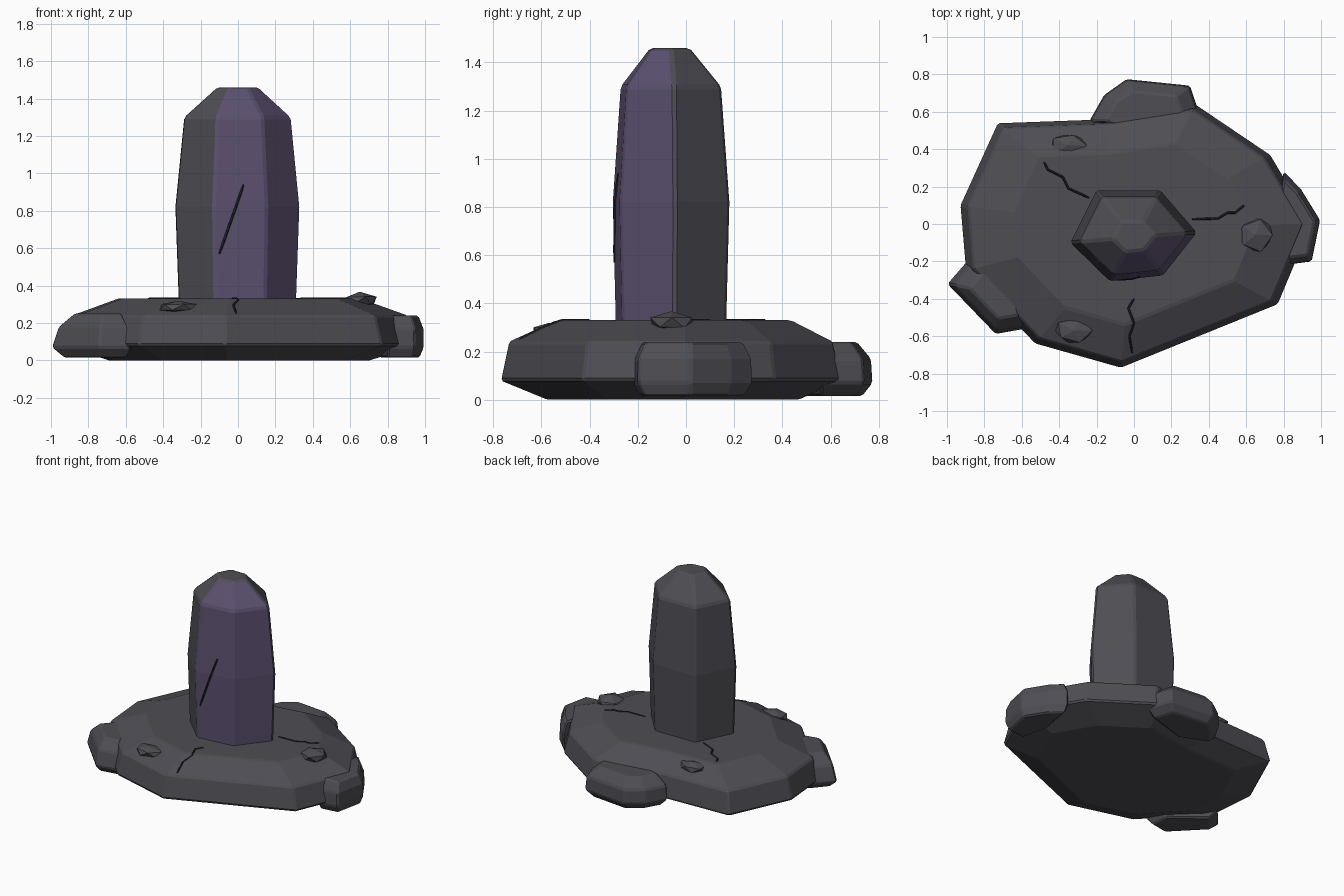
import bpy, bmesh, random
from mathutils import Vector
from mathutils.bvhtree import BVHTree

random.seed(4)
if "Cube" in bpy.data.objects:
    bpy.data.objects.remove(bpy.data.objects["Cube"])


def material(name, r, g, b):
    m = bpy.data.materials.new(name)
    m.use_nodes = True
    m.diffuse_color = (r, g, b, 1)
    m.node_tree.nodes["Principled BSDF"].inputs["Base Color"].default_value = (r, g, b, 1)
    return m


stone = material("dark grey stone", 0.075, 0.075, 0.088)
violet = material("muted violet face", 0.105, 0.08, 0.16)
black = material("crack black", 0.015, 0.015, 0.02)


def finish(name, bm, mats, bevel):
    bmesh.ops.recalc_face_normals(bm, faces=bm.faces)
    me = bpy.data.meshes.new(name)
    bm.to_mesh(me)
    bm.free()
    ob = bpy.data.objects.new(name, me)
    bpy.context.collection.objects.link(ob)
    for m in mats:
        me.materials.append(m)
    if bevel:
        mod = ob.modifiers.new("worn edges", "BEVEL")
        mod.width = bevel
        mod.segments = 1
        mod.limit_method = "ANGLE"
        mod.angle_limit = 0.4
    return ob


def loft(name, outline, levels, centre, mats=(stone,), bevel=0.01, painted=()):
    """Stack scaled copies of an outline; levels hold (height, scale)."""
    bm = bmesh.new()
    c = Vector(centre)
    rings = [[bm.verts.new((*(c + (Vector(p) - c) * s), z)) for p in outline]
             for z, s in levels]
    n = len(outline)
    for low, high in zip(rings, rings[1:]):
        for i in range(n):
            j = (i + 1) % n
            f = bm.faces.new((low[i], low[j], high[j], high[i]))
            f.material_index = int(i in painted)
    bm.faces.new(rings[0][::-1])
    bm.faces.new(rings[-1])
    return finish(name, bm, mats, bevel)


# Broad rock slab
slab = loft("rock_base",
            [(-0.93, 0.1), (-0.73, 0.54), (-0.18, 0.56), (0.33, 0.64), (0.73, 0.37),
             (0.95, 0), (0.77, -0.43), (-0.07, -0.77), (-0.53, -0.64), (-0.9, -0.25)],
            [(0, 0.74), (0.08, 1), (0.24, 0.955), (0.33, 0.69)], (0, -0.02))

# Six-sided standing stone with two violet faces
pillar = loft("standing_stone",
              [(-0.34, -0.1), (-0.13, -0.305), (0.155, -0.275), (0.335, -0.045),
               (0.14, 0.18), (-0.2, 0.18)],
              [(0.25, 0.94), (0.82, 1), (1.3, 0.86), (1.46, 0.34)],
              (0, -0.07), (stone, violet), 0.012, painted=(1, 2))

# Boulders around the rim
loft("back_boulder", [(-0.24, 0.55), (0, 0.45), (0.36, 0.56), (0.3, 0.74), (-0.04, 0.775), (-0.16, 0.69)],
     [(0.015, 0.8), (0.07, 1), (0.17, 0.97), (0.24, 0.7)], (0.05, 0.56))
loft("left_boulder", [(0.8, 0.28), (0.75, 0), (0.8, -0.22), (0.95, -0.2), (0.995, 0.02), (0.89, 0.19)],
     [(0.015, 0.88), (0.07, 1), (0.17, 0.99), (0.24, 0.85)], (0.8, 0.02))
loft("right_boulder", [(-1, -0.32), (-0.74, -0.59), (-0.57, -0.56), (-0.58, -0.4), (-0.87, -0.17)],
     [(0.015, 0.78), (0.07, 1), (0.18, 0.88), (0.25, 0.6)], (-0.7, -0.38))

# Faceted pebbles lying on the slab
for name, pos, size in (("back_pebble", (-0.35, 0.42, 0.29), (0.11, 0.07, 0.04)),
                        ("left_pebble", (0.65, -0.06, 0.32), (0.1, 0.1, 0.045)),
                        ("front_pebble", (-0.32, -0.57, 0.285), (0.11, 0.075, 0.036))):
    bm = bmesh.new()
    bmesh.ops.create_icosphere(bm, subdivisions=1, radius=1)
    for v in bm.verts:
        wobble = random.uniform(0.88, 1.08)
        v.co = Vector(pos) + Vector(a * b * wobble for a, b in zip(v.co, size))
    finish(name, bm, (stone,), 0)


def surface(ob):
    return BVHTree.FromPolygons([v.co for v in ob.data.vertices],
                                [p.vertices for p in ob.data.polygons])


def crack(name, points, radius):
    """Thin dark line along a path, tapering to both ends."""
    cu = bpy.data.curves.new(name, "CURVE")
    cu.dimensions = "3D"
    cu.bevel_depth = radius
    cu.bevel_resolution = 0
    cu.use_fill_caps = True
    sp = cu.splines.new("POLY")
    sp.points.add(len(points) - 1)
    for i, p in enumerate(points):
        sp.points[i].co = (*p, 1)
        sp.points[i].radius = 0.6 if i in (0, len(points) - 1) else 1
    cu.materials.append(black)
    bpy.context.collection.objects.link(bpy.data.objects.new(name, cu))


def drape(path, tree, origin, direction, steps=4):
    pts = [Vector(p) for p in path]
    dense = [a.lerp(b, k / steps) for a, b in zip(pts, pts[1:]) for k in range(steps)] + pts[-1:]
    hits = (tree.ray_cast(origin(p), direction)[0] for p in dense)
    return [h for h in hits if h]


# Cracks across the slab
ground = surface(slab)
for name, path in (("back_crack", [(-0.48, 0.33), (-0.46, 0.29), (-0.38, 0.25), (-0.35, 0.19), (-0.24, 0.14)]),
                   ("left_crack", [(0.31, 0.025), (0.45, 0.03), (0.5, 0.06), (0.54, 0.06), (0.59, 0.1)]),
                   ("front_crack", [(0, -0.4), (-0.03, -0.45), (0, -0.53), (-0.025, -0.6), (-0.01, -0.69)])):
    crack(name, drape(path, ground, lambda p: Vector((p.x, p.y, 2)), Vector((0, 0, -1))), 0.006)

# Slanted scratch on the front of the standing stone
crack("front_scratch", drape([(-0.1, 0.57), (0.03, 0.94)], surface(pillar),
                             lambda p: Vector((p.x, -2, p.y)), Vector((0, 1, 0)), 8), 0.007)
